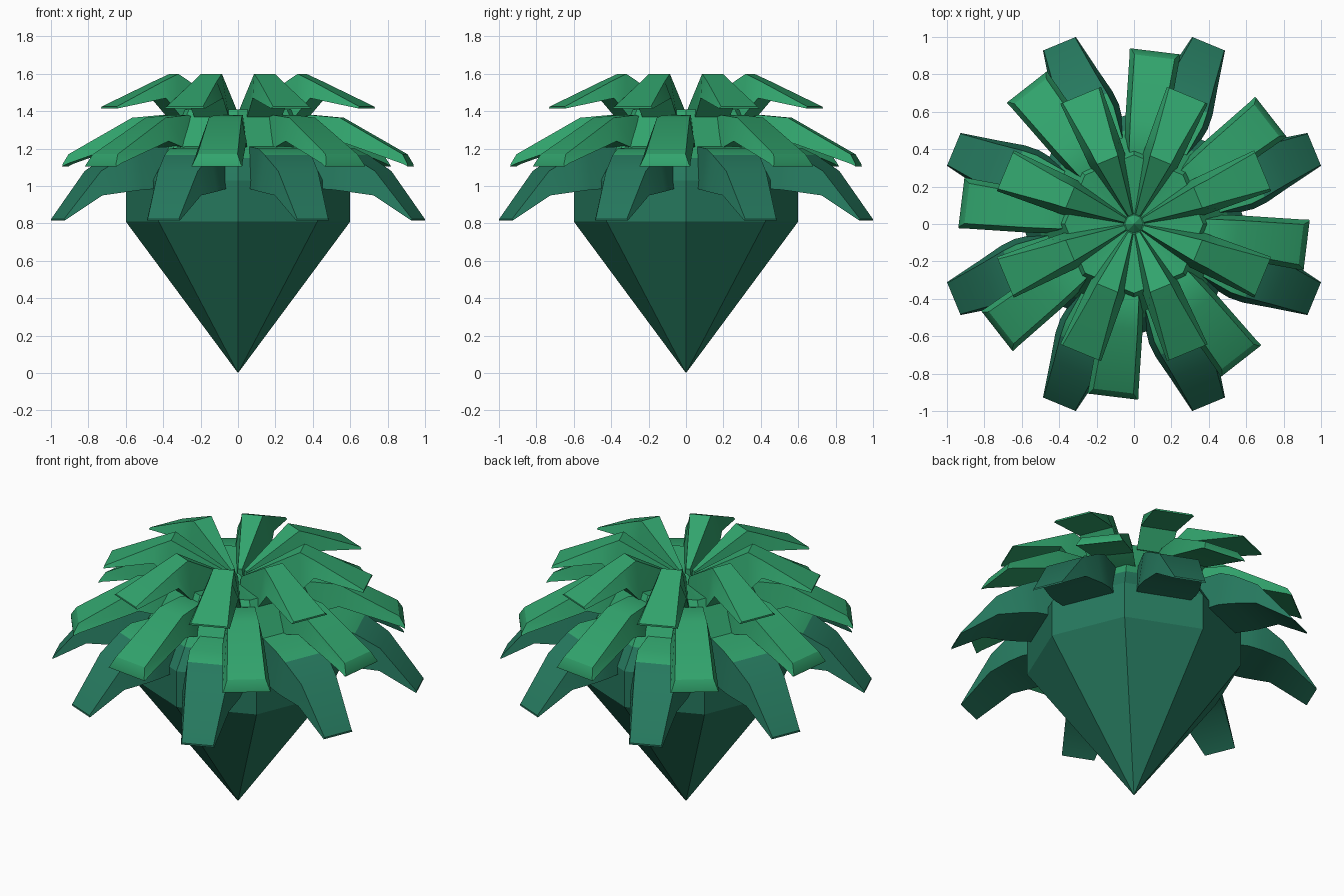
import bpy, bmesh, math
from mathutils import Vector

if "Cube" in bpy.data.objects:
    bpy.data.objects.remove(bpy.data.objects["Cube"])


def material(name, rgb):
    m = bpy.data.materials.new(name)
    m.diffuse_color = (*rgb, 1)
    m.use_nodes = True
    m.node_tree.nodes["Principled BSDF"].inputs["Base Color"].default_value = m.diffuse_color
    return m


teal = material("deep_teal_green", (0.019, 0.19, 0.112))
green = material("leaf_green", (0.031, 0.37, 0.152))


def finish(name, bm, green_above):
    """Green faces above a height, teal below; bends under 30 degrees are smooth."""
    bmesh.ops.recalc_face_normals(bm, faces=bm.faces)
    for f in bm.faces:
        f.smooth = True
        f.material_index = 1 if f.calc_center_median().z > green_above else 0
    for e in bm.edges:
        e.smooth = e.calc_face_angle(3.0) < math.radians(30)
    me = bpy.data.meshes.new(name)
    bm.to_mesh(me)
    bm.free()
    me.materials.append(teal)
    me.materials.append(green)
    ob = bpy.data.objects.new(name, me)
    bpy.context.collection.objects.link(ob)
    return ob


def bridge(bm, loops):
    for a, b in zip(loops, loops[1:]):
        n = len(a)
        for i in range(n):
            j = (i + 1) % n
            bm.faces.new((a[i], a[j], b[j], b[i]))


def leaf_ring(name, sections, start_deg, green_above):
    """Eight leaves; section = (distance, half top, z top, half bottom, z bottom)."""
    bm = bmesh.new()
    for k in range(8):
        t = math.radians(start_deg + 45 * k)
        out = Vector((math.cos(t), math.sin(t), 0))
        side = Vector((-math.sin(t), math.cos(t), 0))
        loops = []
        for d, ht, zt, hb, zb in sections:
            pts = ((ht, zt), (-ht, zt), (-hb, zb), (hb, zb))
            loops.append([bm.verts.new(out * d + side * s + Vector((0, 0, z)))
                          for s, z in pts])
        bridge(bm, loops)
        bm.faces.new(loops[0])
        bm.faces.new(loops[-1])
    return finish(name, bm, green_above)


# Eight-sided core: pointed base, upright band, tapering shoulder, hollow crown
bm = bmesh.new()
profile = [(0.6, 0.81), (0.6, 1.03), (0.52, 1.15), (0.4, 1.36),
           (0.37, 1.41), (0.05, 1.36)]
rings = [[bm.verts.new((r * math.cos(i * math.pi / 4),
                        r * math.sin(i * math.pi / 4), z)) for i in range(8)]
         for r, z in profile]
bridge(bm, rings)
for ring, z in ((rings[0], 0.0), (rings[-1], 1.41)):
    tip = bm.verts.new((0, 0, z))
    for i in range(8):
        bm.faces.new((ring[i], ring[(i + 1) % 8], tip))
finish("plant_core", bm, 1.1)

# Lower leaves: drooping, teal with a green top
leaf_ring("lower_leaves", [
    (0.30, 0.10, 1.22, 0.12, 1.00),
    (0.62, 0.14, 1.20, 0.17, 0.98),
    (0.70, 0.135, 1.165, 0.165, 0.97),
    (0.84, 0.115, 1.08, 0.135, 0.95),
    (1.043, 0.09, 0.825, 0.095, 0.815)], 22.5, 1.15)

# Middle leaves: slightly twisted around the axis, with a bevelled tip
leaf_ring("middle_leaves", [
    (0.25, 0.05, 1.34, 0.07, 1.18),
    (0.40, 0.075, 1.38, 0.10, 1.19),
    (0.56, 0.088, 1.365, 0.115, 1.24),
    (0.90, 0.108, 1.17, 0.134, 1.12),
    (0.93, 0.13, 1.115, 0.137, 1.105)], -7, 0)

# Upper leaves: rise from the centre, peak, then arch outward
leaf_ring("upper_leaves", [
    (0.05, 0.012, 1.41, 0.02, 1.34),
    (0.37, 0.06, 1.60, 0.10, 1.37),
    (0.46, 0.068, 1.56, 0.105, 1.47),
    (0.745, 0.105, 1.425, 0.118, 1.415)], 22.5, 0)
